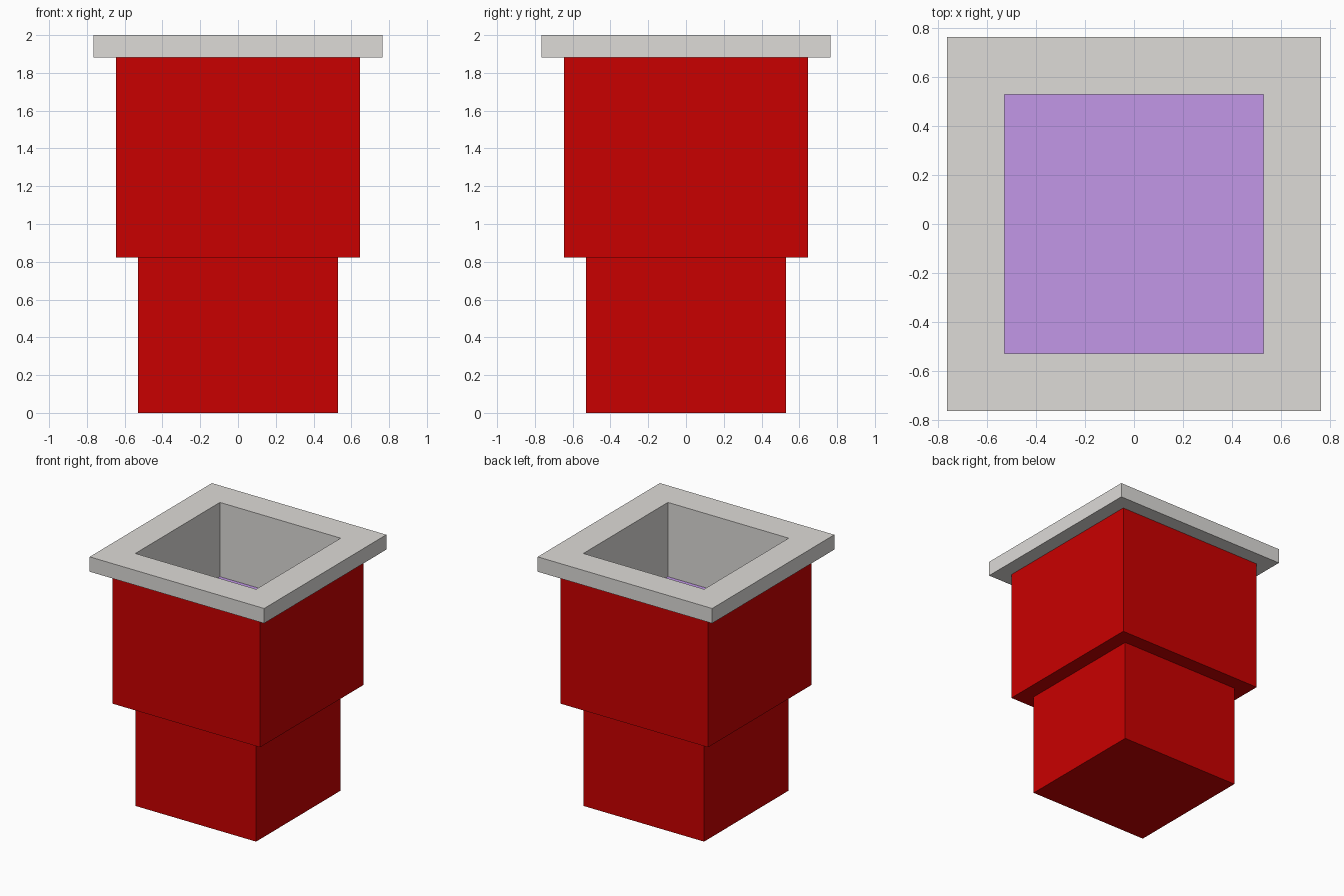
import bpy, bmesh

if "Cube" in bpy.data.objects:
    bpy.data.objects.remove(bpy.data.objects["Cube"])

U = 2 / 17  # module: the whole piece is 17 modules tall


def material(name, rgb):
    m = bpy.data.materials.new(name)
    m.diffuse_color = (*rgb, 1)
    m.use_nodes = True
    m.node_tree.nodes["Principled BSDF"].inputs["Base Color"].default_value = m.diffuse_color
    return m


RED = material("red", (0.584, 0.0, 0.0))
GREY = material("warm grey", (0.725, 0.708, 0.685))
PURPLE = material("purple", (0.54, 0.312, 0.8))


def square_loft(name, profile, mat, cap_bottom=False, cap_top=False):
    """Skin square rings given as (half width, height) in modules."""
    bm = bmesh.new()
    rings = [[bm.verts.new((sx * h * U, sy * h * U, z * U))
              for sx, sy in ((-1, -1), (1, -1), (1, 1), (-1, 1))]
             for h, z in profile]
    for a, b in zip(rings, rings[1:]):
        for i in range(4):
            j = (i + 1) % 4
            bm.faces.new((a[i], a[j], b[j], b[i]))
    if cap_bottom:
        bm.faces.new(rings[0][::-1])
    if cap_top:
        bm.faces.new(rings[-1])
    mesh = bpy.data.meshes.new(name)
    bm.to_mesh(mesh)
    bm.free()
    mesh.materials.append(mat)
    obj = bpy.data.objects.new(name, mesh)
    bpy.context.collection.objects.link(obj)
    return obj


# Stepped body: narrow base under a wider upper block
square_loft("stepped_body", [(4.5, 0), (4.5, 7), (5.5, 7), (5.5, 16)], RED, cap_bottom=True)

# Overhanging rim whose inner edge continues down as the well lining
square_loft("rim_and_lining", [(5.5, 16), (6.5, 16), (6.5, 17), (4.5, 17), (4.5, 12)], GREY)

# Floor of the well
square_loft("well_floor", [(4.5, 12)], PURPLE, cap_top=True)
